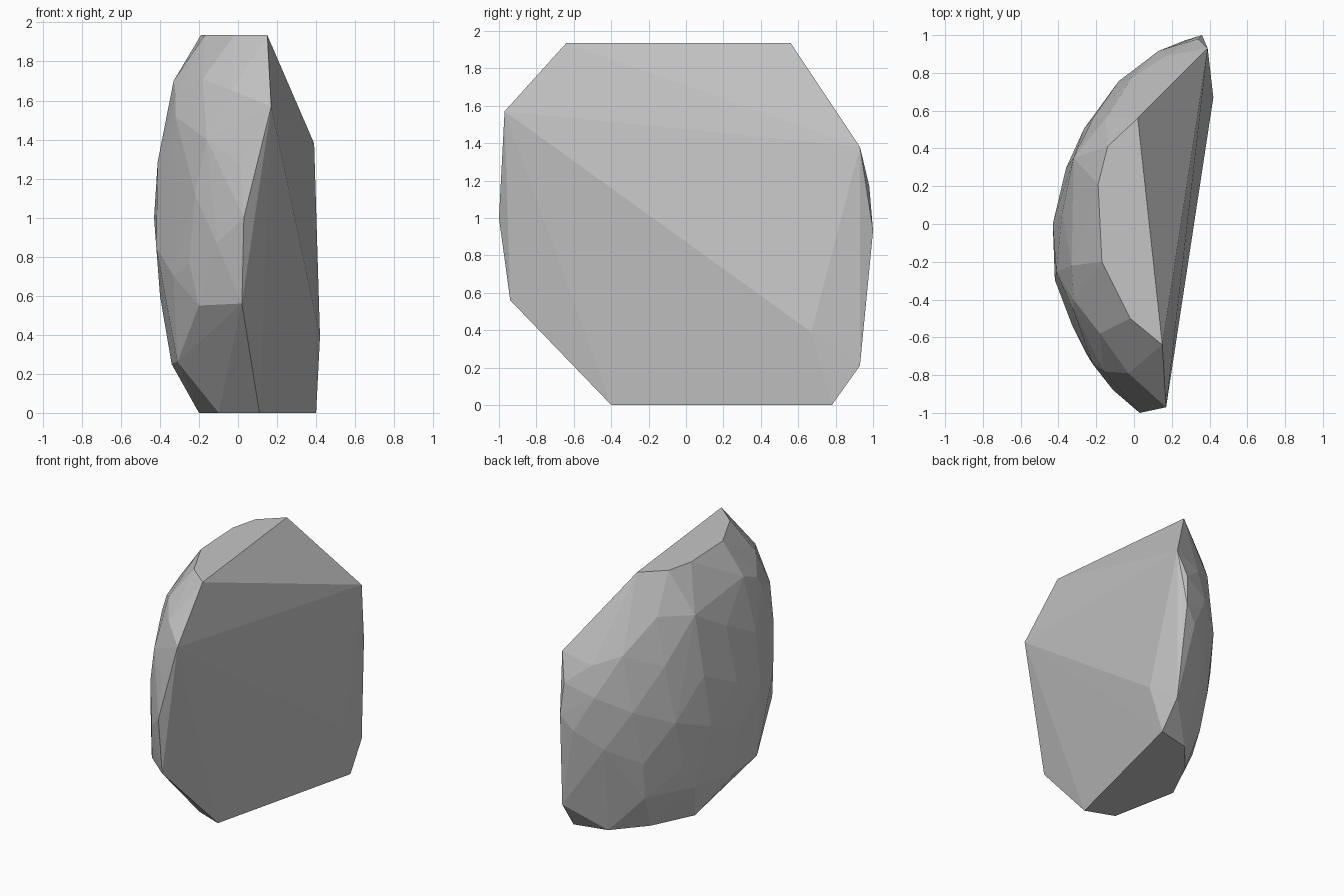
import bpy
import bmesh
from math import radians
from mathutils import Matrix, Vector

cube = bpy.data.objects.get("Cube")
if cube:
    bpy.data.objects.remove(cube, do_unlink=True)

# Stone colour
stone = bpy.data.materials.new("stone_grey")
stone.use_nodes = True
grey = (0.56, 0.56, 0.56, 1)
stone.diffuse_color = grey
stone.node_tree.nodes["Principled BSDF"].inputs["Base Color"].default_value = grey

# Corners of the flat split face
split_rim = [(0.17, -0.97, 1.57), (0.39, 0.93, 1.38), (0.42, 0.67, 0.39),
             (0.02, -0.94, 0.56), (0.03, -1, 1)]

# Narrow rear edge
rear_edge = [(0.34, 0.98, 1.17), (0.36, 1, 0.93), (0.39, 0.93, 0.21)]

# Chipped front facets, from low to high
front_chips = [(-0.31, -0.41, 0.26), (-0.2, -0.75, 0.55), (-0.33, -0.53, 0.7),
               (-0.25, -0.69, 0.77), (-0.11, -0.88, 0.87), (-0.22, -0.74, 1.12),
               (0.01, -0.93, 1.28), (-0.16, -0.78, 1.4), (-0.03, -0.79, 1.65),
               (-0.18, -0.58, 1.71)]

# Shoulder below the top, and the ridge above the base
shoulder = [(-0.32, -0.4, 1.62), (-0.33, -0.22, 1.7), (-0.32, 0.35, 1.62),
            (-0.15, 0.56, 1.64), (0.17, 0.89, 1.31)]
base_ridge = [(-0.34, -0.1, 0.25), (-0.28, 0.29, 0.28),
              (-0.08, 0.61, 0.26), (0.1, 0.76, 0.29)]

# Outlines of the level top and base
top_outline = [(0.15, -0.64), (0.02, 0.56), (-0.14, 0.41),
               (-0.19, 0.21), (-0.17, -0.2), (-0.02, -0.5)]
base_outline = [(0.11, -0.4), (0.4, 0.78), (0.15, 0.72),
                (-0.05, 0.49), (-0.2, 0.18), (-0.1, -0.32)]

corners = split_rim + rear_edge + front_chips + shoulder + base_ridge
corners += [(x, y, 1.935) for x, y in top_outline]
corners += [(x, y, 0) for x, y in base_outline]
points = [Vector(p) for p in corners]


def inside_cuts(p):
    """Keep dome points clear of the chips, shoulder and split face."""
    x, y, z = p
    return (0.3 < z < 1.6
            and -0.48 < y < 0.98
            and x < 0.2 + 0.12 * y
            and z + 1.53 * y < 2.65
            and y - 0.7 * z < 0.74)


# Rounded outer side: a stretched, slightly skewed faceted ball
ball = bmesh.new()
bmesh.ops.create_icosphere(ball, subdivisions=3, radius=1,
                           matrix=Matrix.Rotation(radians(20), 4, "X"))
for vert in ball.verts:
    u, v, w = vert.co
    y = 1.02 * v
    p = Vector((0.4 + 0.83 * u + 0.1 * y, y, 1 + 1.4 * w))
    if inside_cuts(p):
        points.append(p)
ball.free()

# Wrap all of it in one faceted shell
shell = bmesh.new()
for p in points:
    shell.verts.new(p)
bmesh.ops.convex_hull(shell, input=shell.verts[:])
loose = [v for v in shell.verts if not v.link_faces]
bmesh.ops.delete(shell, geom=loose, context="VERTS")
bmesh.ops.dissolve_limit(shell, angle_limit=radians(0.5),
                         verts=shell.verts[:], edges=shell.edges[:])
bmesh.ops.recalc_face_normals(shell, faces=shell.faces[:])

mesh = bpy.data.meshes.new("rock")
shell.to_mesh(mesh)
shell.free()
mesh.materials.append(stone)
rock = bpy.data.objects.new("rock", mesh)
bpy.context.collection.objects.link(rock)
